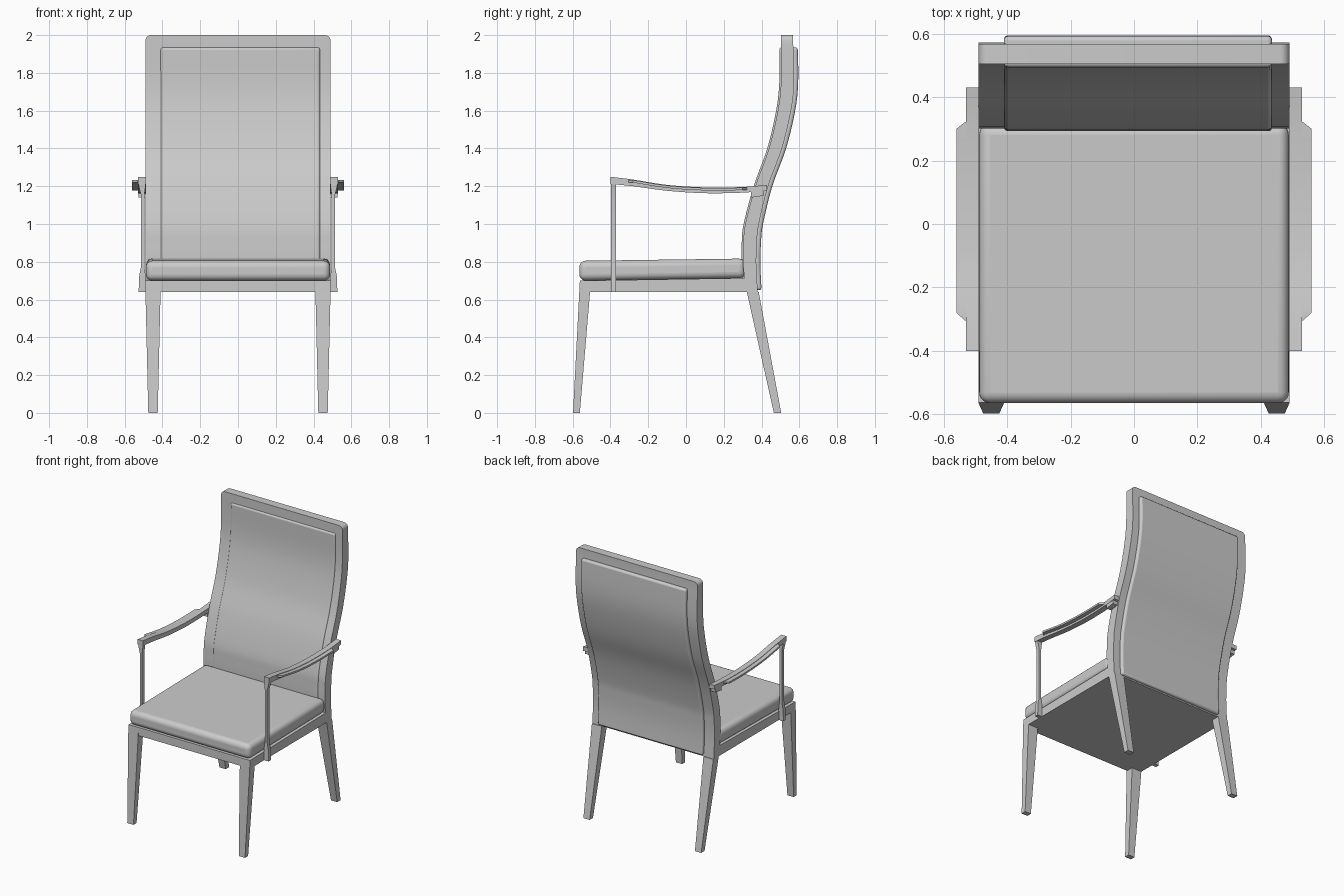
import bpy, bmesh, math

if "Cube" in bpy.data.objects:
    bpy.data.objects.remove(bpy.data.objects["Cube"])


def loft(name, rings, mirror=False, bevel=0.0, segments=3):
    """Skin a list of four-point rings, cap both ends, optionally bevel and mirror."""
    bm = bmesh.new()
    loops = [[bm.verts.new(p) for p in ring] for ring in rings]
    for a, b in zip(loops, loops[1:]):
        for i in range(4):
            j = (i + 1) % 4
            bm.faces.new((a[i], a[j], b[j], b[i]))
    bm.faces.new(loops[0])
    bm.faces.new(loops[-1])
    bmesh.ops.recalc_face_normals(bm, faces=bm.faces)
    me = bpy.data.meshes.new(name)
    bm.to_mesh(me)
    bm.free()
    ob = bpy.data.objects.new(name, me)
    bpy.context.collection.objects.link(ob)
    if bevel:
        m = ob.modifiers.new("bevel", 'BEVEL')
        m.width, m.segments = bevel, segments
        m.limit_method, m.angle_limit = 'ANGLE', math.radians(40)
    if mirror:
        ob.modifiers.new("mirror", 'MIRROR')
    bpy.ops.object.select_all(action='DESELECT')
    bpy.context.view_layer.objects.active = ob
    ob.select_set(True)
    bpy.ops.object.shade_smooth_by_angle(angle=math.radians(32))
    return ob


def flat(x0, x1, y0, y1, z):
    return [(x0, y0, z), (x1, y0, z), (x1, y1, z), (x0, y1, z)]


def upright(x0, x1, z0, z1, y):
    return [(x0, y, z0), (x1, y, z0), (x1, y, z1), (x0, y, z1)]


def spline(pts, steps=5):
    """Catmull-Rom through tuples of any length."""
    p = [pts[0]] + pts + [pts[-1]]
    out = []
    for i in range(1, len(p) - 2):
        for s in range(steps):
            t = s / steps
            out.append(tuple(
                0.5 * (2 * b + (c - a) * t + (2 * a - 5 * b + 4 * c - d) * t * t
                       + (3 * b - a - 3 * c + d) * t ** 3)
                for a, b, c, d in zip(*p[i - 1:i + 3])))
    return out + [pts[-1]]


# Legs, tapering and splayed
loft("front_legs", [flat(.425, .475, -.598, -.562, 0),
                    flat(.41, .49, -.565, -.508, .64),
                    flat(.41, .49, -.562, -.505, .70)], mirror=True)
loft("back_legs", [flat(.425, .475, .465, .504, 0),
                   flat(.41, .49, .322, .385, .64)], mirror=True)

# Seat base and tilted cushion
loft("seat_base", [upright(-.49, .49, .64, .70, -.56),
                   upright(-.49, .49, .64, .715, .375)])
loft("seat_cushion", [upright(-.488, .488, .70, .805, -.565),
                      upright(-.488, .488, .713, .817, .315)], bevel=.034, segments=5)

# Curved back: (height, front y, rear y) of the upholstered panel
back = [(.65, .30, .40), (.78, .293, .394), (.90, .295, .397), (1.0, .305, .408),
        (1.2, .358, .457), (1.4, .43, .53), (1.6, .477, .578), (1.75, .494, .594),
        (1.935, .494, .592)]
loft("back_panel", [flat(-.41, .435, f, r, z) for z, f, r in spline(back)], bevel=.013)

# Back frame follows the panel, with rounded top corners
frame = [(.64, .322, .38)] + [(z, f + .009, r - .022) for z, f, r in back[1:-1]]
rings = [flat(-.49, .49, f, r, z) for z, f, r in spline(frame + [(1.97, .504, .567)])]
for k in range(1, 6):
    a = k / 5 * math.pi / 2
    x = .46 + .03 * math.cos(a)
    rings.append(flat(-x, x, .504, .567, 1.97 + .03 * math.sin(a)))
loft("back_frame", rings)

# Arm rails: (y, bottom z, top z)
arm = spline([(-.40, 1.212, 1.25), (-.28, 1.20, 1.235), (-.1, 1.176, 1.207),
              (.1, 1.163, 1.194), (.3, 1.166, 1.196), (.43, 1.178, 1.208)])
loft("arm_rails", [upright(.488, .53, b, t, y) for y, b, t in arm], mirror=True)

# Thin outward ledge on each arm, with chamfered ends
ledge = [(y, t) for y, b, t in arm if -.29 < y < .305]
rings = []
for i, (y, t) in enumerate(ledge):
    w = .56
    if i == 0:
        rings.append(upright(.51, .532, t - .016, t - .003, y - .025))
    rings.append(upright(.51, w, t - .016, t - .003, y))
    if i == len(ledge) - 1:
        rings.append(upright(.51, .532, t - .016, t - .003, y + .022))
loft("arm_ledges", rings, mirror=True)

# Rear arm brackets
loft("arm_brackets", [upright(.488, .528, 1.14, 1.19, .345),
                      upright(.488, .528, 1.15, 1.20, .412)], mirror=True)

# Slim arm posts, flared at both ends
post = [(.64, .488, .526), (.72, .488, .524), (.775, .496, .513), (1.15, .496, .513),
        (1.205, .489, .526), (1.24, .488, .53)]
loft("arm_posts", [flat(a, b, -.398, -.371, z) for z, a, b in post], mirror=True)
